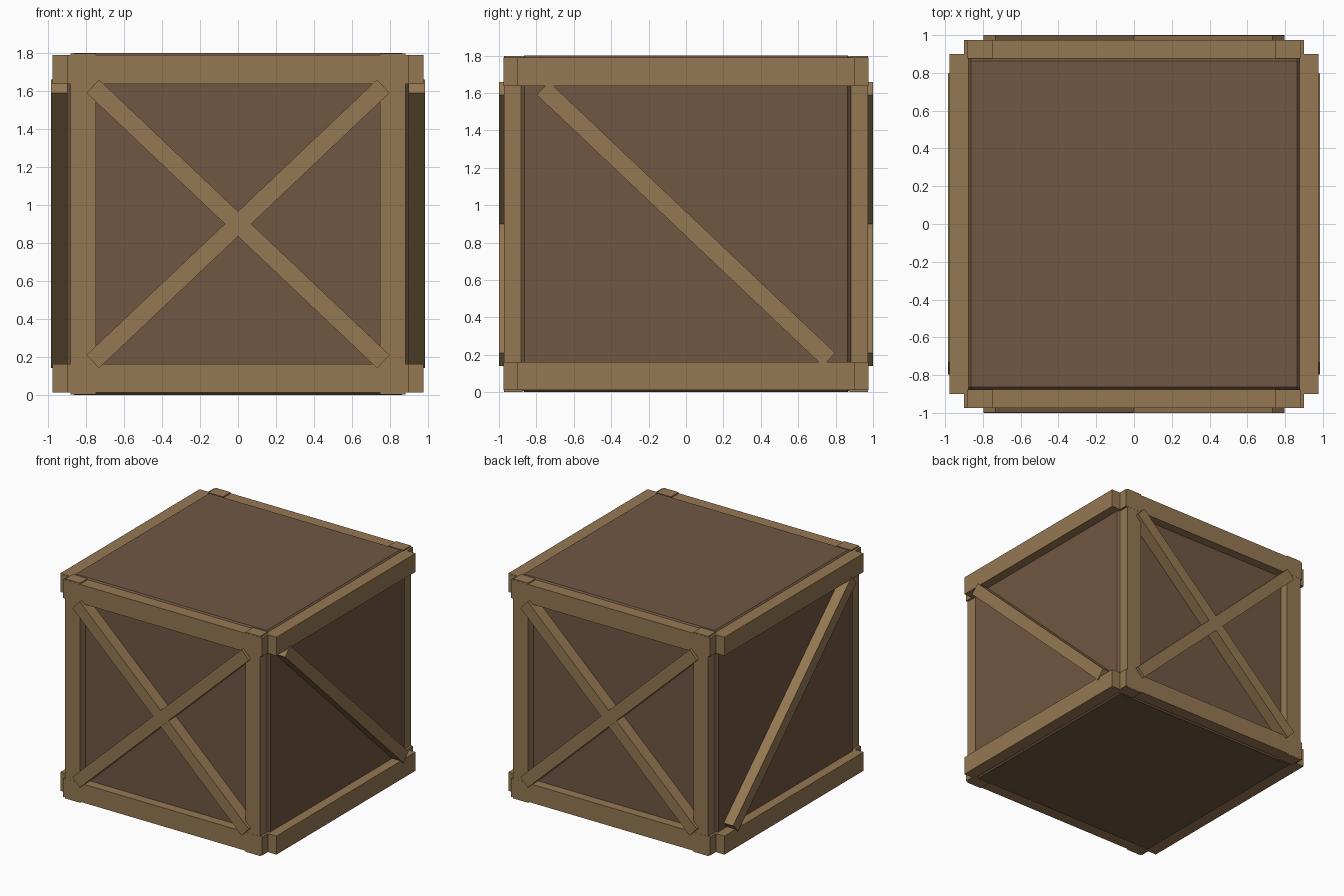
import bpy
from math import atan2, hypot
from mathutils import Matrix, Vector

cube = bpy.data.objects.get("Cube")
if cube:
    bpy.data.objects.remove(cube, do_unlink=True)


def make_material(name, rgb):
    mat = bpy.data.materials.new(name)
    mat.use_nodes = True
    mat.diffuse_color = (*rgb, 1)
    mat.node_tree.nodes["Principled BSDF"].inputs["Base Color"].default_value = (*rgb, 1)
    return mat


PANEL = make_material("dark brown panel wood", (0.165, 0.095, 0.056))
FRAME = make_material("tan frame wood", (0.30, 0.188, 0.084))
MID = 0.9  # height of the crate centre


def box(name, low, high, mat, matrix=None):
    """Box between two corners, optionally moved by a matrix."""
    low, high = Vector(low), Vector(high)
    bpy.ops.mesh.primitive_cube_add(size=1)
    ob = bpy.context.object
    ob.name = name
    place = Matrix.Translation((low + high) / 2) @ Matrix.Diagonal((*(high - low), 1))
    ob.data.transform((matrix or Matrix()) @ place)
    ob.data.materials.append(mat)
    return ob


def brace(name, start, end, inner, outer, turn):
    """Diagonal plank laid on a face that looks along -y before turning."""
    (x0, z0), (x1, z1) = start, end
    half = hypot(x1 - x0, z1 - z0) / 2
    tilt = Matrix.Rotation(-atan2(z1 - z0, x1 - x0), 4, 'Y')
    move = Matrix.Translation(((x0 + x1) / 2, 0, (z0 + z1) / 2))
    box(name, (-half, -outer, -0.048), (half, -inner, 0.048), FRAME, turn @ move @ tilt)


# Crate body with chamfered edges
body = box("crate_body", (-0.9, -0.9, 0), (0.9, 0.9, 1.8), PANEL)
bevel = body.modifiers.new("chamfer", 'BEVEL')
bevel.width = 0.036
bevel.segments = 1

# Front and back frames: posts, rails and crossed braces
for face, angle in (("front", 0), ("back", 180)):
    turn = Matrix.Rotation(angle * 3.14159265 / 180, 4, 'Z')
    for side, x in (("a", -0.815), ("b", 0.815)):
        box(f"{face}_post_{side}", (x - 0.067, -0.974, 0.002),
            (x + 0.067, -0.875, 1.798), FRAME, turn)
    for level, z in (("bottom", 0.087), ("top", 1.713)):
        box(f"{face}_{level}_rail", (-0.9, -0.975, z - 0.076),
            (0.9, -0.875, z + 0.076), FRAME, turn)
    brace(f"{face}_rising_brace", (-0.765, MID - 0.725), (0.765, MID + 0.725),
          0.88, 1.0, turn)
    brace(f"{face}_falling_brace", (-0.765, MID + 0.725), (0.765, MID - 0.725),
          0.88, 0.999, turn)

# Side frames: two rails and one brace, high at the front on both sides
for face, angle, slope in (("left", 90, 1), ("right", -90, -1)):
    turn = Matrix.Rotation(angle * 3.14159265 / 180, 4, 'Z')
    for level, z in (("bottom", 0.087), ("top", 1.713)):
        box(f"{face}_{level}_rail", (-0.9, -0.978, z - 0.076),
            (0.9, -0.875, z + 0.076), FRAME, turn)
    brace(f"{face}_brace", (-0.765, MID + slope * 0.725), (0.765, MID - slope * 0.725),
          0.88, 0.985, turn)
